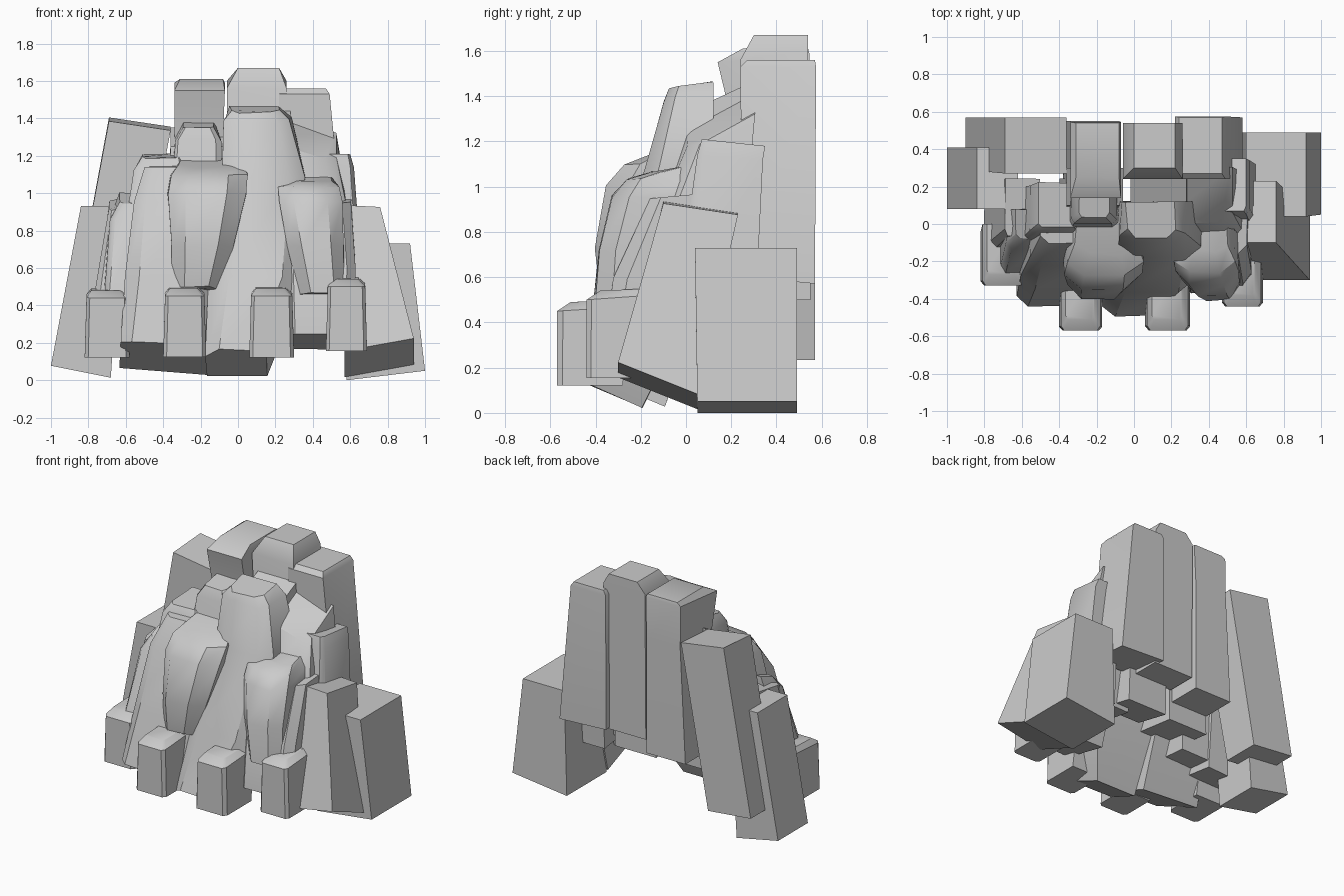
import bpy, bmesh, math, random

random.seed(4)


def section(r, ch):
    """Plan outline of a rock at one level; front corners are chamfered by ch."""
    x0, x1, yf, yb, zf, zb = r[:6]
    slope = r[6] if len(r) > 6 else 0.0
    if ch:
        cx, cy = ch * (x1 - x0), ch * (yb - yf)
        pts = [(x0, yb), (x0, yf + cy), (x0 + cx, yf),
               (x1 - cx, yf), (x1, yf + cy), (x1, yb)]
    else:
        pts = [(x0, yb), (x0, yf), (x1, yf), (x1, yb)]
    xm = (x0 + x1) / 2
    return [(x, y, zf + (zb - zf) * (y - yf) / (yb - yf) + slope * (x - xm))
            for x, y in pts]


def rock(name, *rings, ch=0.0, jitter=0.0):
    """Loft a closed rock through rings (x0, x1, front, back, z_front, z_back[, x_slope])."""
    bm = bmesh.new()
    loops = []
    for r in rings:
        loop = []
        for x, y, z in section(r, ch):
            j = [random.uniform(-jitter, jitter) for _ in range(3)]
            loop.append(bm.verts.new((x + j[0], y + j[1], z + j[2])))
        loops.append(loop)
    n = len(loops[0])
    for a, b in zip(loops, loops[1:]):
        for i in range(n):
            k = (i + 1) % n
            bm.faces.new((a[i], a[k], b[k], b[i]))
    bm.faces.new(loops[0][::-1])
    bm.faces.new(loops[-1])
    bmesh.ops.recalc_face_normals(bm, faces=bm.faces)
    me = bpy.data.meshes.new(name)
    bm.to_mesh(me)
    bm.free()
    ob = bpy.data.objects.new(name, me)
    bpy.context.collection.objects.link(ob)
    bpy.ops.object.select_all(action='DESELECT')
    ob.select_set(True)
    bpy.context.view_layer.objects.active = ob
    bpy.ops.object.shade_smooth_by_angle(angle=math.radians(35))
    return ob


# Big outer blocks at the sides
rock("right_block", (.58, 1, .05, .49, .025, .025, .12), (.60, .92, .04, .49, .73, .73))
rock("left_side_block", (-1, -.68, .08, .41, .045, .045, -.2),
     (-.84, -.62, .08, .41, .93, .93))
rock("left_back_block", (-.90, -.57, .29, .57, .25, .25, -.1),
     (-.69, -.36, .27, .57, 1.36, 1.38, -.15))
rock("right_leaning_block", (.57, .94, -.30, .05, .19, .05, .18),
     (.60, .76, -.10, .23, .93, .88, -.05))

# Summit columns along the back
rock("summit_left", (-.38, -.08, .27, .55, .50, .50), (-.34, -.08, .20, .55, 1.30, 1.30),
     (-.34, -.07, .14, .545, 1.55, 1.59), (-.31, -.08, .25, .54, 1.61, 1.61))
rock("summit_peak", (-.06, .26, .31, .53, .58, .58), (-.06, .26, .24, .54, 1.56, 1.60),
     (0, .22, .30, .54, 1.67, 1.67))
rock("summit_right", (.22, .58, .25, .57, .61, .58, -.05), (.22, .49, .24, .575, 1.53, 1.53),
     (.24, .47, .27, .57, 1.56, 1.56))

# Hidden core columns filling the middle
rock("core_right", (0, .32, .05, .33, .42, .36), (-.02, .28, .05, .33, 1.35, 1.48))
rock("core_left", (-.38, -.06, -.02, .30, .40, .36), (-.36, -.06, .10, .30, 1.25, 1.35))

# Central buttress with its right shoulder
rock("centre_buttress", (-.17, .15, -.49, -.19, .16, .02), (-.15, .34, -.37, .05, .55, .5),
     (-.09, .36, -.18, .12, 1.08, 1.08), (-.07, .28, -.10, .12, 1.38, 1.41),
     (-.04, .22, -.07, .12, 1.43, 1.47), ch=.2, jitter=.008)
rock("right_shoulder", (.22, .62, -.22, .2, .42, .36), (.20, .58, -.10, .28, .95, .95),
     (.18, .52, .0, .30, 1.22, 1.38, -.35), ch=.18, jitter=.008)
rock("upper_right_block", (.42, .68, -.06, .30, .35, .30), (.42, .62, .05, .34, 1.14, 1.12),
     (.47, .60, .07, .35, 1.21, 1.18), ch=.1)

# Bulging front columns
rock("left_front_column", (-.35, -.10, -.38, -.1, .50, .46), (-.36, -.02, -.40, -.08, .72, .7),
     (-.38, .05, -.35, -.02, 1.0, 1.0), (-.36, .05, -.27, .02, 1.09, 1.1),
     (-.31, .02, -.16, .04, 1.14, 1.18), ch=.24, jitter=.008)
rock("right_front_column", (.33, .57, -.41, -.1, .47, .44), (.27, .57, -.38, -.06, .72, .7),
     (.22, .56, -.33, -.02, .96, .96), (.22, .54, -.26, 0, 1.03, 1.03),
     (.27, .50, -.16, .02, 1.06, 1.09), ch=.24, jitter=.008)

# Lower bodies behind the foot blocks
rock("lower_left_body", (-.63, -.16, -.44, -.1, .20, .05, -.08),
     (-.60, -.15, -.34, .08, .55, .5), (-.55, -.15, -.22, .15, .95, .95),
     (-.50, -.18, -.10, .15, 1.14, 1.16), ch=.14, jitter=.008)
rock("lower_right_body", (.26, .62, -.37, -.02, .25, .17), (.24, .63, -.32, .08, .6, .55),
     (.27, .60, -.15, .12, .95, .97), ch=.14, jitter=.008)

# Stepped crags on the upper left
rock("left_column", (-.68, -.28, -.2, .18, .30, .26), (-.56, -.28, -.06, .2, 1.12, 1.12),
     (-.51, -.30, -.02, .22, 1.19, 1.21), ch=.1, jitter=.006)
rock("upper_left_crag", (-.40, -.08, -.12, .24, .6, .55), (-.34, -.09, .0, .25, 1.28, 1.3),
     (-.29, -.13, .04, .25, 1.35, 1.39), ch=.1, jitter=.006)
rock("left_crag", (-.80, -.5, -.16, .18, .25, .2), (-.69, -.5, -.06, .24, .93, .98, .25),
     ch=.1, jitter=.006)
rock("left_spur", (-.72, -.54, -.27, 0, .44, .40), (-.68, -.52, -.13, .08, .86, .88),
     (-.63, -.54, -.08, .08, .95, 1.0), ch=.15, jitter=.006)

# Small blocks along the foot of the cliff
feet = [("outer_left", -.82, -.58, -.33, -.04, .12, .49),
        ("inner_left", -.40, -.17, -.57, -.31, .125, .50),
        ("inner_right", .06, .30, -.57, -.28, .12, .50),
        ("outer_right", .47, .69, -.44, -.20, .155, .55)]
for side, x0, x1, yf, yb, z0, z1 in feet:
    rock("foot_block_" + side, (x0, x1, yf, yb, z0, z0),
         (x0 + .01, x1 - .01, yf, yb + .04, z1 - .05, z1 - .03),
         (x0 + .035, x1 - .045, yf + .06, yb + .04, z1 - .01, z1), ch=.08)
